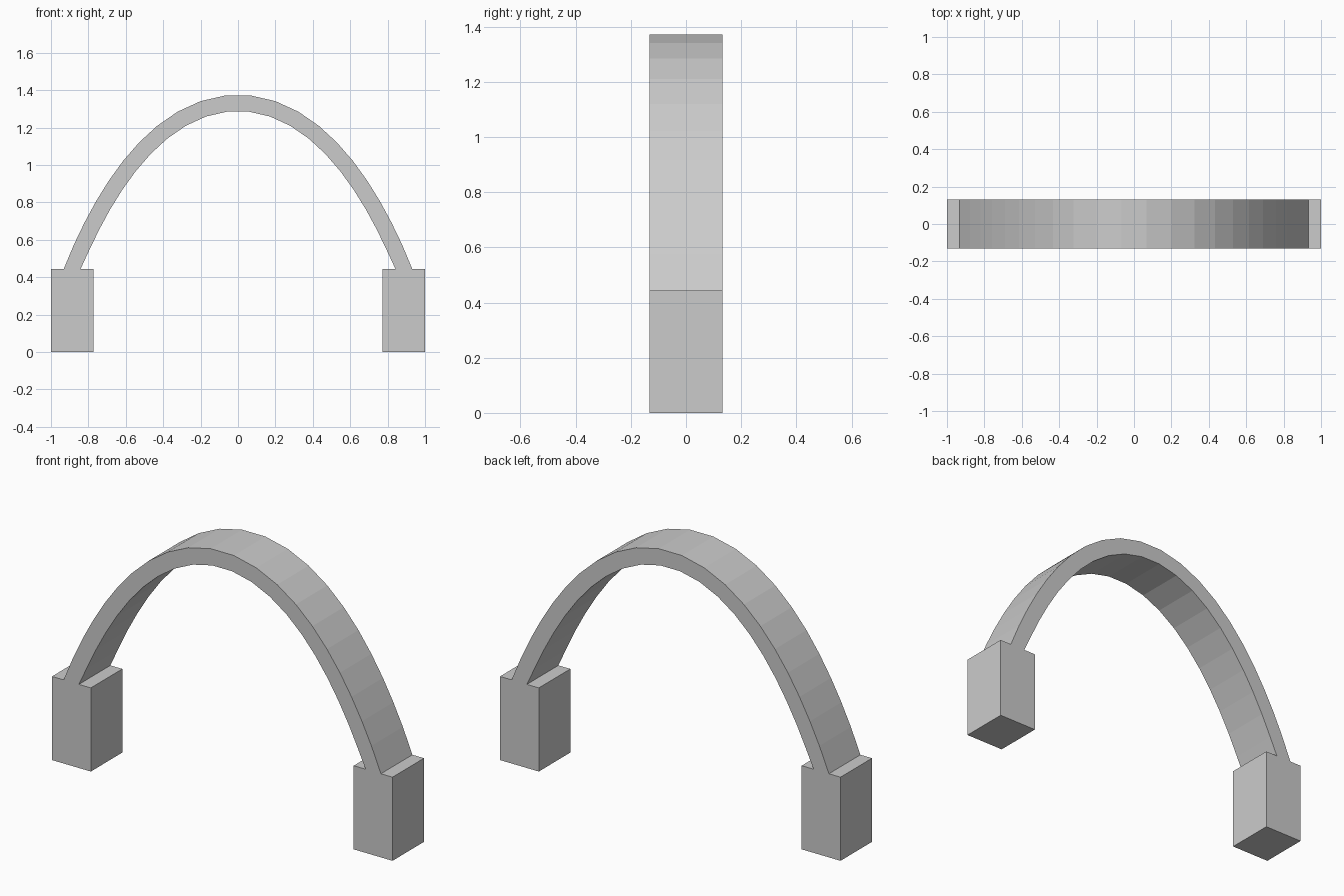
import bpy, bmesh, math

if "Cube" in bpy.data.objects:
    bpy.data.objects.remove(bpy.data.objects["Cube"])

HALF_DEPTH = 0.132
BLOCK_TOP = 0.444
APEX = 1.332      # centreline height at the crown
A = 0.5477        # catenary parameter
HALF_T = 0.0435   # half thickness of the band
SEGS = 21
STEP = 0.1265     # arc length of each segment


def extrude_profile(name, pts):
    """Closed x/z profile extruded through the full depth."""
    bm = bmesh.new()
    front = [bm.verts.new((x, -HALF_DEPTH, z)) for x, z in pts]
    back = [bm.verts.new((x, HALF_DEPTH, z)) for x, z in pts]
    n = len(pts)
    bm.faces.new(front)
    bm.faces.new(back[::-1])
    for i in range(n):
        j = (i + 1) % n
        bm.faces.new((front[i], back[i], back[j], front[j]))
    bmesh.ops.recalc_face_normals(bm, faces=bm.faces)
    me = bpy.data.meshes.new(name)
    bm.to_mesh(me)
    bm.free()
    ob = bpy.data.objects.new(name, me)
    bpy.context.collection.objects.link(ob)
    return ob


# Arch band: catenary with equal-length segments, feet cut level on the blocks
outer, inner = [], []
for i in range(SEGS + 1):
    s = (i - SEGS / 2) * STEP
    if i in (0, SEGS):
        side = math.copysign(1, s)
        outer.append((side * 0.932, BLOCK_TOP))
        inner.append((side * 0.842, BLOCK_TOP))
        continue
    x = A * math.asinh(s / A)
    z = APEX - A * (math.cosh(x / A) - 1)
    ang = math.atan(s / A)
    dx, dz = HALF_T * math.sin(ang), HALF_T * math.cos(ang)
    outer.append((x + dx, z + dz))
    inner.append((x - dx, z - dz))
extrude_profile("arch_band", outer + inner[::-1])

# Base blocks
for side, label in ((-1, "left"), (1, "right")):
    extrude_profile(label + "_base_block",
                    [(side * 0.772, 0), (side, 0),
                     (side, BLOCK_TOP), (side * 0.772, BLOCK_TOP)])
